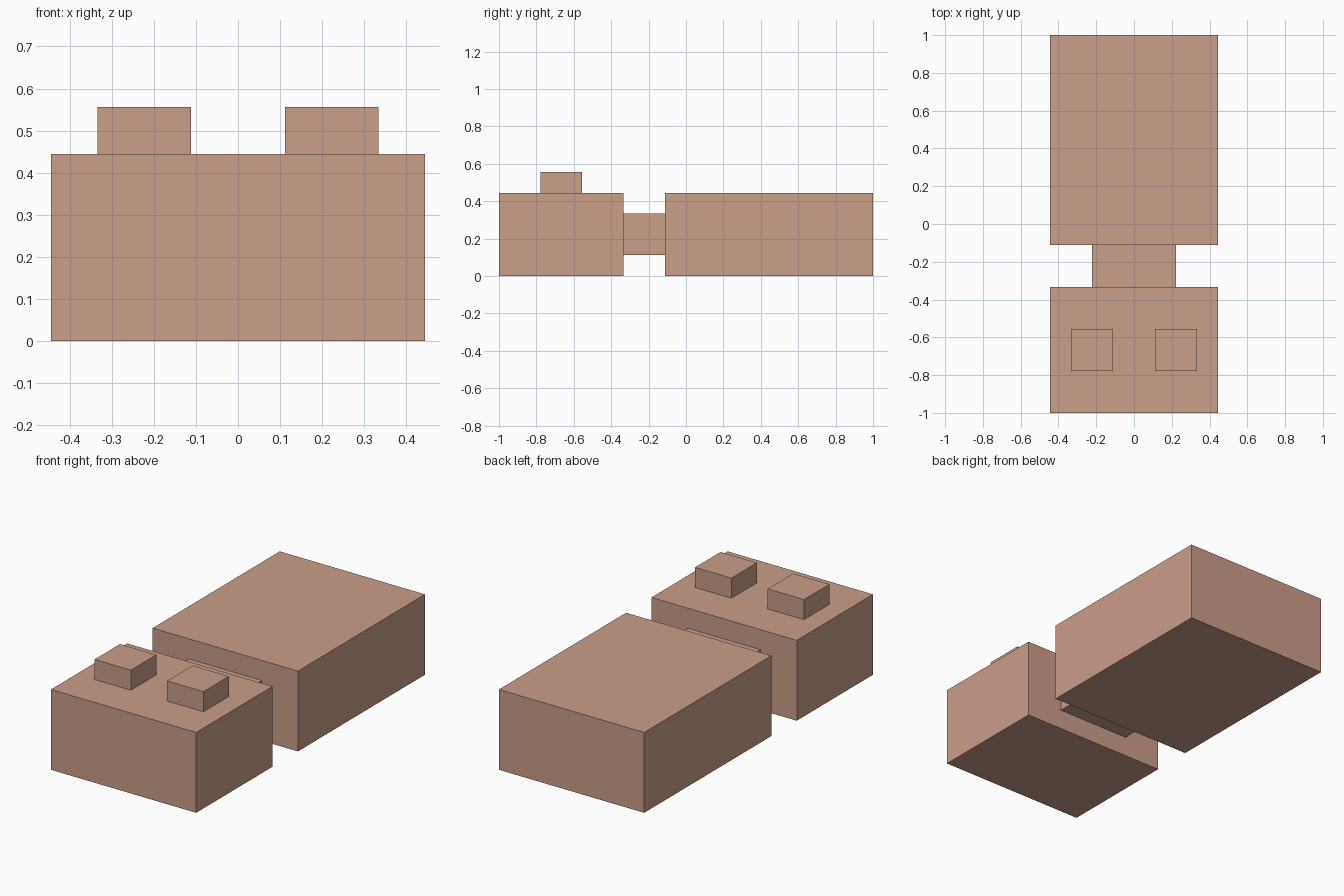
import bpy

if "Cube" in bpy.data.objects:
    bpy.data.objects.remove(bpy.data.objects["Cube"])

U = 1 / 9  # model grid unit

clay = bpy.data.materials.new("clay_pink")
clay.diffuse_color = (0.597, 0.342, 0.254, 1)
clay.use_nodes = True
clay.node_tree.nodes["Principled BSDF"].inputs["Base Color"].default_value = clay.diffuse_color


def box(name, x, y, z):
    """Box from (min, max) ranges given in grid units."""
    bpy.ops.mesh.primitive_cube_add(size=1)
    ob = bpy.context.object
    ob.name = name
    ob.location = [(a + b) / 2 * U for a, b in (x, y, z)]
    ob.scale = [(b - a) * U for a, b in (x, y, z)]
    bpy.ops.object.transform_apply(location=False, rotation=False, scale=True)
    ob.data.materials.append(clay)
    return ob


# Main blocks and the narrow link between them
box("front_block", (-4, 4), (-9, -3), (0, 4))
box("rear_block", (-4, 4), (-1, 9), (0, 4))
box("link", (-2, 2), (-3, -1), (1, 3))

# Pair of raised studs on the front block
for side, s in (("left", -1), ("right", 1)):
    box(side + "_stud", sorted((s, 3 * s)), (-7, -5), (4, 5))
